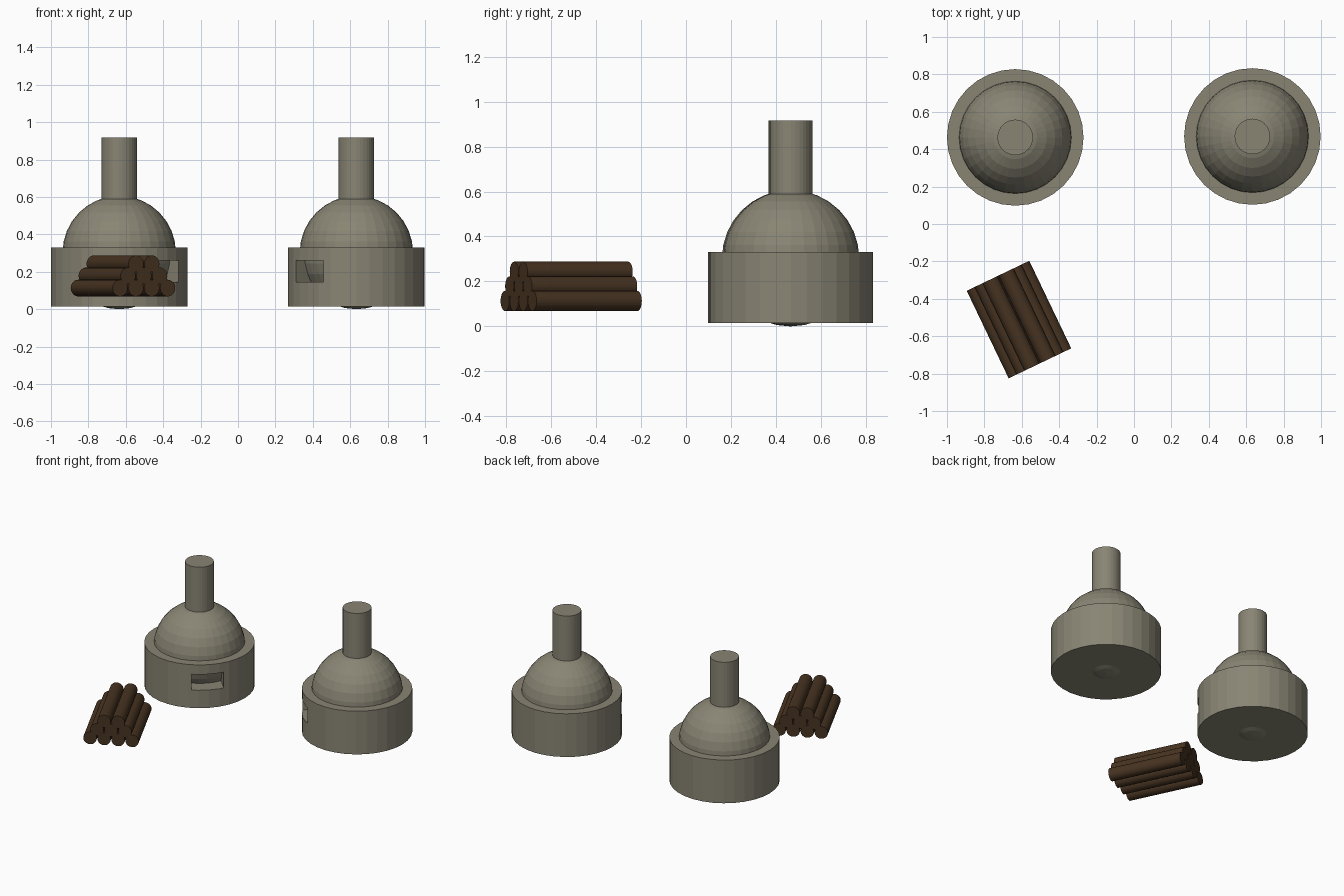
import bpy
import math
from mathutils import Vector, Matrix

cube = bpy.data.objects.get("Cube")
if cube:
    bpy.data.objects.remove(cube, do_unlink=True)


def material(name, rgb):
    mat = bpy.data.materials.new(name)
    mat.use_nodes = True
    mat.diffuse_color = (*rgb, 1)
    mat.node_tree.nodes["Principled BSDF"].inputs["Base Color"].default_value = (*rgb, 1)
    return mat


STONE = material("grey clay", (0.25, 0.235, 0.175))
WOOD = material("dark brown wood", (0.062, 0.033, 0.015))


def finish(name, mat):
    obj = bpy.context.object
    obj.name = name
    obj.data.materials.append(mat)
    return obj


def drum(name, radius, x, y, bottom, top):
    bpy.ops.mesh.primitive_cylinder_add(
        vertices=32, radius=radius, depth=top - bottom, location=(x, y, (bottom + top) / 2))
    return finish(name, STONE)


def kiln(side, x, y, facing):
    # Round base with a stoke hole that exposes the dome inside
    base = drum(side + "_kiln_base", 0.365, x, y, 0.015, 0.33)
    angle = math.radians(facing)
    reach = 0.33
    bpy.ops.mesh.primitive_cube_add(
        size=1, rotation=(0, 0, angle),
        location=(x + reach * math.cos(angle), y + reach * math.sin(angle), 0.203))
    cutter = finish(side + "_stoke_hole_cutter", STONE)
    cutter.scale = (0.24, 0.214, 0.115)
    cutter.hide_render = True
    cut = base.modifiers.new("stoke_hole", "BOOLEAN")
    cut.operation = "DIFFERENCE"
    cut.solver = "EXACT"
    cut.object = cutter
    bpy.context.view_layer.objects.active = base
    base.select_set(True)
    bpy.ops.object.modifier_apply(modifier=cut.name)
    bpy.data.objects.remove(cutter, do_unlink=True)

    # Faceted dome and chimney
    bpy.ops.mesh.primitive_uv_sphere_add(
        segments=32, ring_count=16, radius=0.303, location=(x, y, 0.303))
    finish(side + "_kiln_dome", STONE)
    drum(side + "_kiln_chimney", 0.095, x, y, 0.5, 0.917)


kiln("right", -0.635, 0.463, -46)
kiln("left", 0.633, 0.468, 224)

# Stacked logs: tiers of four, three and two
turn = Matrix.Rotation(math.radians(25.6), 3, "Z")
middle = Vector((-0.615, -0.511, 0))
for tier, count in enumerate((4, 3, 2)):
    for i in range(count):
        offset = Vector(((i - (count - 1) / 2) * 0.094, 0, 0.113 + tier * 0.065))
        bpy.ops.mesh.primitive_cylinder_add(
            vertices=32, radius=0.0445, depth=0.519, location=middle + turn @ offset,
            rotation=(math.pi / 2, 0, math.radians(25.6)))
        finish(f"log_tier_{tier + 1}_{i + 1}", WOOD)
